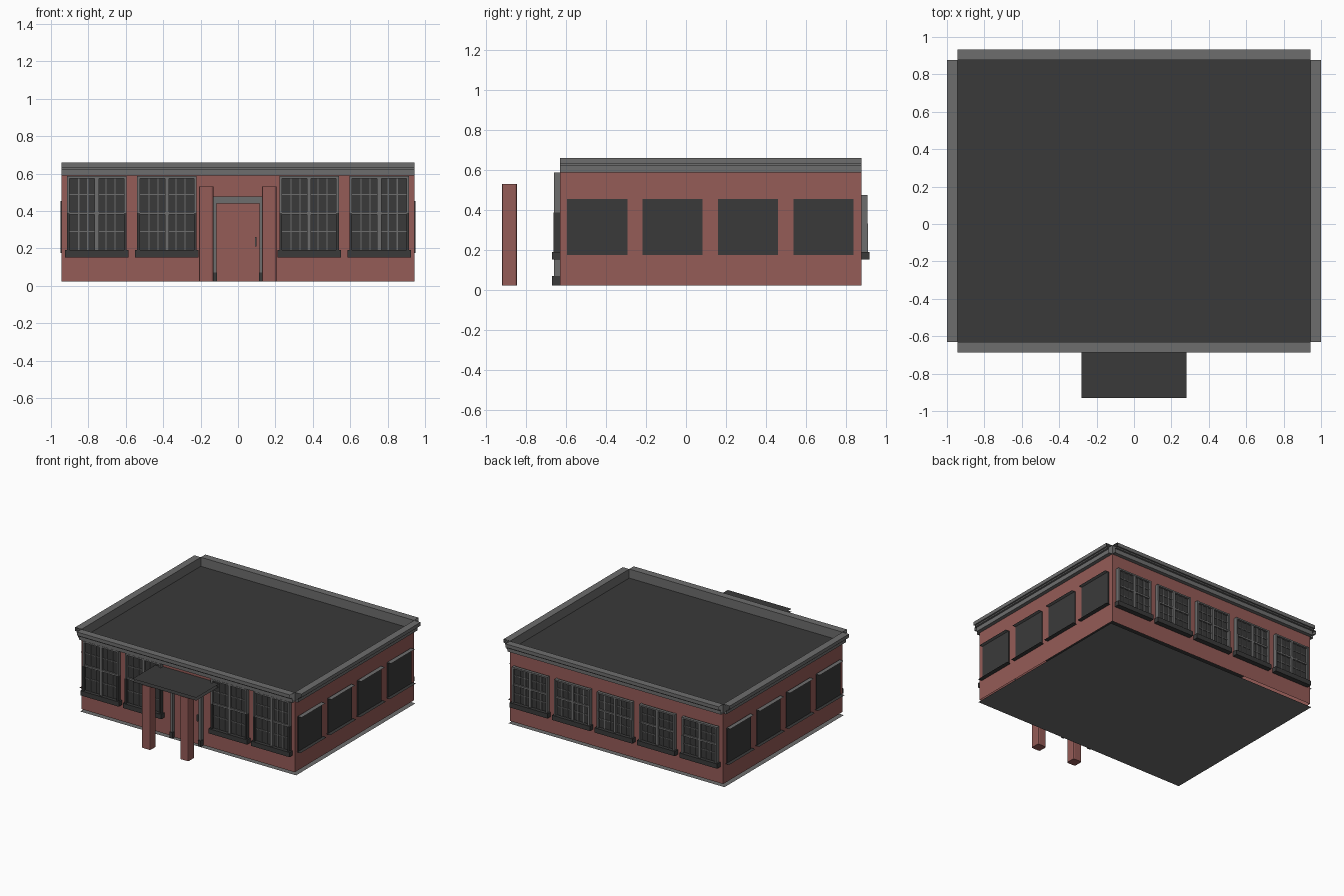
import bpy, bmesh, math

if "Cube" in bpy.data.objects:
    bpy.data.objects.remove(bpy.data.objects["Cube"])

def mat(name, r, g, b):
    m = bpy.data.materials.new(name)
    m.diffuse_color = (r, g, b, 1)
    m.use_nodes = True
    m.node_tree.nodes["Principled BSDF"].inputs["Base Color"].default_value = m.diffuse_color
    return m

BRICK = mat("brick_red", 0.30, 0.106, 0.096)
DARK = mat("dark_slate", 0.042, 0.042, 0.042)
GREY = mat("trim_grey", 0.155, 0.155, 0.155)

X, YF, YB = 0.943, -0.63, 0.877     # wall half width, front and back wall planes
Z0, ZT, ZP = 0.022, 0.588, 0.66     # wall bottom, wall top, parapet top

def make(name, verts, faces, material):
    me = bpy.data.meshes.new(name)
    me.from_pydata(verts, [], faces)
    bm = bmesh.new()
    bm.from_mesh(me)
    bmesh.ops.recalc_face_normals(bm, faces=bm.faces)
    bm.to_mesh(me)
    bm.free()
    me.materials.append(material)
    ob = bpy.data.objects.new(name, me)
    bpy.context.collection.objects.link(ob)
    return ob

def plane(name, x0, x1, y0, y1, z, material):
    return make(name, [(x0, y0, z), (x1, y0, z), (x1, y1, z), (x0, y1, z)], [(0, 1, 2, 3)], material)

# Mapping of (along wall, outward, up) to world for each side
SIDES = {
    "front": lambda u, d, z: (u, YF - d, z),
    "back": lambda u, d, z: (-u, YB + d, z),
    "right": lambda u, d, z: (X + d, u, z),
    "left": lambda u, d, z: (-X - d, u, z),
}
CUBE = [(0, 1, 3, 2), (4, 6, 7, 5), (0, 4, 5, 1), (2, 3, 7, 6), (0, 2, 6, 4), (1, 5, 7, 3)]

def boxes(name, side, items, material):
    """Several boxes (u0, u1, d0, d1, z0, z1) on one wall, as one object."""
    f, vs, fs = SIDES[side], [], []
    for u0, u1, d0, d1, z0, z1 in items:
        n = len(vs)
        vs += [f(u, d, z) for u in (u0, u1) for d in (d0, d1) for z in (z0, z1)]
        fs += [tuple(n + i for i in q) for q in CUBE]
    return make(name, vs, fs, material)

# Walls, roof and floor
make("walls", [(x, y, z) for z in (Z0, ZT) for x, y in ((-X, YF), (X, YF), (X, YB), (-X, YB))],
     [(i, (i + 1) % 4, 4 + (i + 1) % 4, 4 + i) for i in range(4)], BRICK)
plane("roof", -X, X, YF, YB, ZT, DARK)
plane("floor", -X - 0.012, X + 0.012, YF, YB, 0.0, GREY)

# Cornice: stepped profile run along each wall, open at the ends
PROFILE = [(0, ZT), (0.03, ZT), (0.03, 0.622), (0.045, 0.622), (0.045, 0.632), (0.057, 0.632), (0.057, ZP), (0, ZP)]
for side, f in SIDES.items():
    a, b = (-X, X) if side in ("front", "back") else (YF, YB)
    n = len(PROFILE)
    make("cornice_" + side, [f(u, d, z) for u in (a, b) for d, z in PROFILE],
         [(i, (i + 1) % n, n + (i + 1) % n, n + i) for i in range(n)], GREY)

# Sash windows with bars and sills, front and back
def sash_window(side, i, c, z0, z1, hw):
    tag = f"{side}_window_{i}_"
    mid = (z0 + z1) / 2
    boxes(tag + "glass", side, [(c - hw, c + hw, 0.004, 0.012, z0, z1)], DARK)
    thin = [(c + k * hw / 3 - 0.003, c + k * hw / 3 + 0.003, 0.012, 0.018, z0, z1) for k in (-2, -1, 1, 2)]
    for k in (0.25, 0.75):
        z = z0 + k * (z1 - z0)
        thin.append((c - hw, c + hw, 0.012, 0.017, z - 0.003, z + 0.003))
    boxes(tag + "muntins", side, thin, GREY)
    boxes(tag + "frame", side, [
        (c - 0.011, c + 0.011, 0.012, 0.026, z0, z1),
        (c - hw, c + hw, 0.012, 0.024, mid - 0.007, mid + 0.007),
        (c - hw, c + hw, 0.012, 0.028, z1 - 0.012, z1),
        (c - hw - 0.014, c - hw, 0, 0.03, mid, z1),
        (c + hw, c + hw + 0.014, 0, 0.03, mid, z1)], GREY)
    boxes(tag + "lower_jambs", side, [
        (c - hw - 0.014, c - hw, 0, 0.032, z0, mid),
        (c + hw, c + hw + 0.014, 0, 0.032, z0, mid)], DARK if side == "front" else GREY)
    boxes(tag + "sill", side, [(c - hw - 0.025, c + hw + 0.025, 0, 0.04, z0 - 0.038, z0)], DARK)

for i, c in enumerate((-0.755, -0.38, 0.38, 0.755)):
    sash_window("front", i + 1, c, 0.19, 0.586, 0.145)
for i in range(5):
    sash_window("back", i + 1, (i - 2) * 0.375, 0.19, 0.475, 0.142)

# Shuttered side windows: thin dark panel, with thin ledges below and above
for side, s in (("right", 1), ("left", -1)):
    for i, c in enumerate((-0.443, -0.067, 0.309, 0.687)):
        tag = f"{side}_window_{i + 1}_"
        boxes(tag + "panel", side, [(c - 0.15, c + 0.15, 0, 0.006, 0.175, 0.454)], DARK)
        xs = sorted((s * X, s * (X + 0.035)))
        plane(tag + "sill", *xs, c - 0.165, c + 0.165, 0.175, DARK)
        plane(tag + "head", *xs, c - 0.15, c + 0.15, 0.454, GREY)

# Door with frame, plinth blocks and handle
boxes("door", "front", [(-0.115, 0.115, 0, 0.008, Z0, 0.44)], BRICK)
boxes("door_frame", "front", [(-0.135, -0.115, 0, 0.03, Z0, 0.44), (0.115, 0.135, 0, 0.03, Z0, 0.44),
                              (-0.135, 0.135, 0, 0.03, 0.44, 0.478)], GREY)
boxes("door_plinths", "front", [(-0.138, -0.113, 0, 0.038, Z0, 0.07), (0.113, 0.138, 0, 0.038, Z0, 0.07)], DARK)
boxes("door_handle", "front", [(0.09, 0.1, 0.008, 0.022, 0.21, 0.26)], GREY)

# Square entrance columns with softened corners, and thin canopy
for name, x in (("left", -0.17), ("right", 0.167)):
    ob = boxes(name + "_column", "front", [(x - 0.038, x + 0.038, 0.214, 0.29, Z0, 0.53)], BRICK)
    bm = bmesh.new()
    bm.from_mesh(ob.data)
    upright = [e for e in bm.edges if abs(e.verts[0].co.z - e.verts[1].co.z) > 0.1]
    bmesh.ops.bevel(bm, geom=upright, offset=0.01, segments=2, affect='EDGES', profile=0.5)
    bm.to_mesh(ob.data)
    bm.free()
plane("canopy_top", -0.282, 0.282, -0.93, YF, 0.555, DARK)
plane("canopy_soffit", -0.282, 0.282, -0.93, YF, 0.532, DARK)
